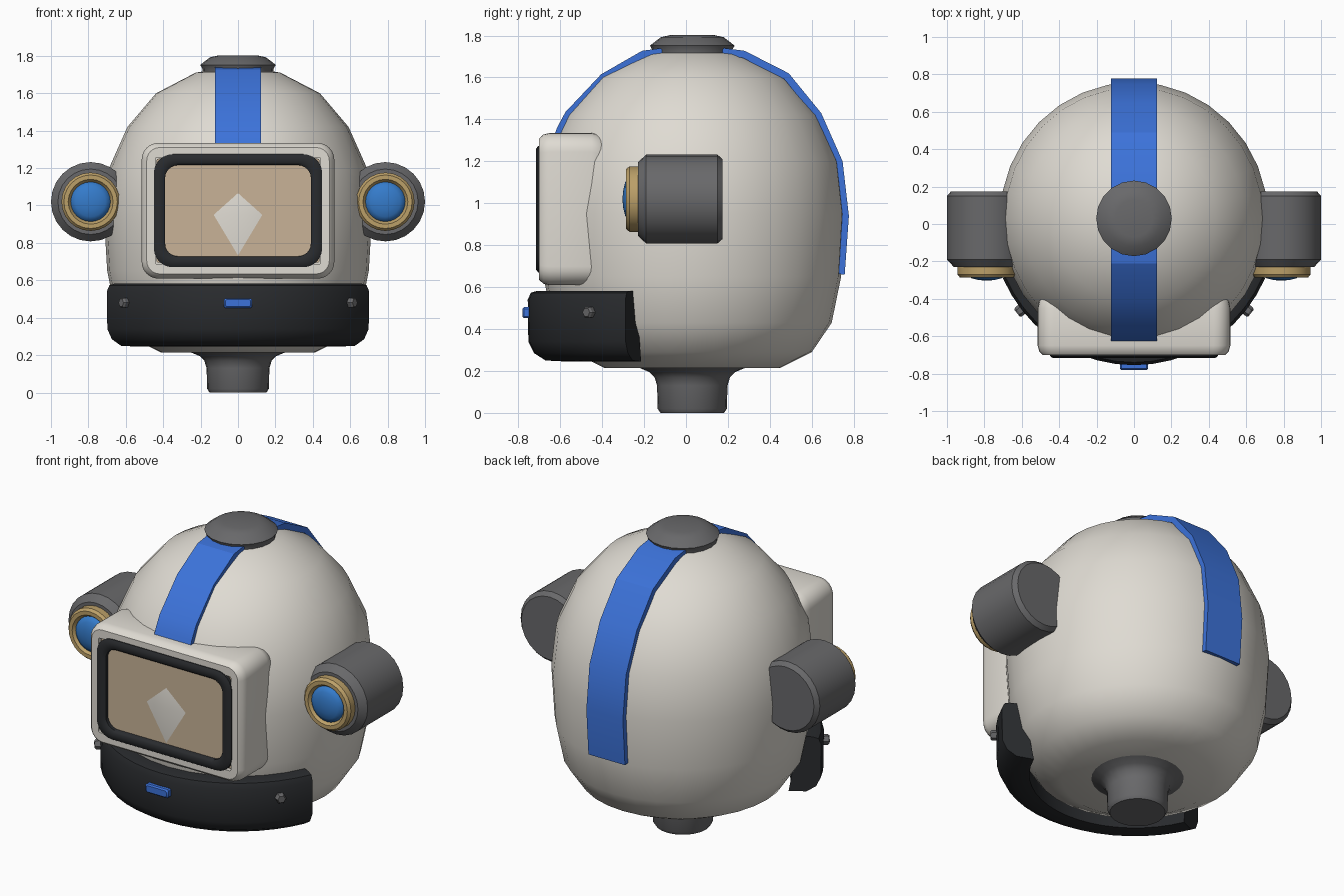
import bpy, bmesh, math
from math import sin, cos, pi, radians
from mathutils import Matrix

if "Cube" in bpy.data.objects:
    bpy.data.objects.remove(bpy.data.objects["Cube"])

CY = 0.03  # y of the helmet's vertical axis


def mat(name, rgb):
    m = bpy.data.materials.new(name)
    m.diffuse_color = (*rgb, 1)
    m.use_nodes = True
    m.node_tree.nodes["Principled BSDF"].inputs["Base Color"].default_value = m.diffuse_color
    return m


WHITE = mat("off_white", (0.74, 0.71, 0.65))
BLACK = mat("black_rubber", (0.022, 0.024, 0.027))
GREY = mat("dark_grey", (0.14, 0.14, 0.145))
BLUE = mat("blue", (0.045, 0.17, 0.70))
LENS = mat("lens_blue", (0.035, 0.20, 0.60))
GOLD = mat("brass", (0.50, 0.35, 0.14))
TAN = mat("tan_glass", (0.58, 0.45, 0.31))


def loft(name, rings, material, wrap=False, caps=True, angle=35, matrix=None):
    """Skin closed rings of equal length; optionally join last to first."""
    bm = bmesh.new()
    vs = [[bm.verts.new(p) for p in r] for r in rings]
    n = len(rings[0])
    for a, b in zip(vs, vs[1:] + ([vs[0]] if wrap else [])):
        for i in range(n):
            j = (i + 1) % n
            bm.faces.new((a[i], a[j], b[j], b[i]))
    if caps and not wrap:
        bm.faces.new(vs[0])
        bm.faces.new(vs[-1])
    bmesh.ops.remove_doubles(bm, verts=bm.verts[:], dist=1e-5)
    if matrix:
        bm.transform(matrix)
    bmesh.ops.recalc_face_normals(bm, faces=bm.faces[:])
    me = bpy.data.meshes.new(name)
    bm.to_mesh(me)
    bm.free()
    ob = bpy.data.objects.new(name, me)
    bpy.context.collection.objects.link(ob)
    me.materials.append(material)
    bpy.ops.object.select_all(action='DESELECT')
    ob.select_set(True)
    bpy.context.view_layer.objects.active = ob
    bpy.ops.object.shade_smooth_by_angle(angle=radians(angle))
    return ob


def lathe(name, profile, segs, material, matrix, angle=35):
    """Turn (radius, height) points about local z."""
    rings = [[(r * cos(2 * pi * k / segs), r * sin(2 * pi * k / segs), z)
              for k in range(segs)] for r, z in profile]
    caps = profile[0][0] > 0 and profile[-1][0] > 0
    if not caps:
        # a zero radius end collapses to a pole
        rings = [r if p[0] > 0 else [(0, 0, p[1])] * segs for r, p in zip(rings, profile)]
    return loft(name, rings, material, caps=caps, angle=angle, matrix=matrix)


def rounded_rect(hx, hz, r, y, zc, steps=6):
    """Rounded rectangle in the xz plane at depth y."""
    pts = []
    for q, (sx, sz) in enumerate([(1, 1), (-1, 1), (-1, -1), (1, -1)]):
        for k in range(steps + 1):
            a = pi / 2 * (q + k / steps)
            pts.append((sx * (hx - r) + r * cos(a), y, zc + sz * (hz - r) + r * sin(a)))
    return pts


T = Matrix.Translation
AXIS = T((0, CY, 0))

# helmet shell; poles handled by tiny radii merging into caps
shell = [(0.42, 0.215), (0.57, 0.29), (0.665, 0.43), (0.71, 0.65), (0.728, 0.95),
         (0.70, 1.2), (0.60, 1.42), (0.445, 1.6), (0.23, 1.71), (0.08, 1.735)]
lathe("helmet_shell", shell, 32, WHITE, AXIS @ Matrix.Diagonal((0.985, 1, 1, 1)), 50)

# neck and top cap
lathe("neck", [(0.152, 0), (0.165, 0.02), (0.168, 0.13), (0.18, 0.17), (0.205, 0.195), (0.27, 0.222)],
      24, GREY, AXIS, 40)
lathe("top_cap", [(0.19, 1.70), (0.19, 1.73), (0.202, 1.752), (0.15, 1.792), (0.10, 1.803)],
      20, GREY, AXIS, 40)

# centre strap following the shell from brow over the top to the back
path = [(-0.645, 1.28), (-0.615, 1.36), (-0.575, 1.435), (-0.405, 1.615), (-0.21, 1.727), (0.03, 1.76),
        (0.28, 1.727), (0.49, 1.62), (0.645, 1.43), (0.747, 1.2), (0.777, 0.94), (0.757, 0.66)]
rings = []
for i, (y, z) in enumerate(path):
    y0, z0 = path[max(i - 1, 0)]
    y1, z1 = path[min(i + 1, len(path) - 1)]
    d = math.hypot(y1 - y0, z1 - z0)
    ny, nz = -(z1 - z0) / d * 0.035, (y1 - y0) / d * 0.035
    rings.append([(-0.122, y, z), (0.122, y, z), (0.122, y - ny, z - nz), (-0.122, y - ny, z - nz)])
loft("centre_strap", rings, BLUE, angle=20)

# visor housing with a square recess in front
ZC = 0.972
housing = [(0.47, 0.32, 0.09, -0.36), (0.503, 0.352, 0.09, -0.40), (0.515, 0.363, 0.09, -0.45),
           (0.515, 0.363, 0.09, -0.65), (0.507, 0.356, 0.085, -0.68), (0.488, 0.338, 0.07, -0.70),
           (0.442, 0.285, 0.01, -0.70), (0.442, 0.285, 0.01, -0.65)]
loft("visor_housing", [rounded_rect(a, b, r, y, ZC) for a, b, r, y in housing], WHITE, angle=40)

# visor glass and rubber seal
loft("visor_glass", [rounded_rect(0.435, 0.278, 0.01, y, ZC) for y in (-0.64, -0.685)], TAN)
seal = [(0.45, 0.302, 0.10, -0.66), (0.45, 0.302, 0.10, -0.705), (0.435, 0.287, 0.09, -0.716),
        (0.405, 0.257, 0.08, -0.716), (0.39, 0.244, 0.07, -0.705), (0.39, 0.244, 0.07, -0.66)]
loft("visor_seal", [rounded_rect(a, b, r, y, ZC) for a, b, r, y in seal], BLACK, wrap=True, angle=50)

# chin guard: a section swept round the front
section = [(0.60, 0.245), (0.70, 0.25), (0.755, 0.285), (0.782, 0.34), (0.785, 0.54),
           (0.77, 0.573), (0.74, 0.582), (0.66, 0.582)]
rings = []
for k in range(19):
    a = radians(-66 + 132 * k / 18)
    rings.append([(0.978 * r * sin(a), CY - r * cos(a), z) for r, z in section])
loft("chin_guard", rings, BLACK, angle=40)

# chin button
button = [(0.076, 0.026, -0.74), (0.076, 0.026, -0.772), (0.068, 0.019, -0.781)]
loft("chin_button", [rounded_rect(a, b, 0.008, y, 0.478, 1) for a, b, y in button], BLUE)

# side lamps and chin bolts, one per side
for s, side in ((-1, "left"), (1, "right")):
    lamp = T((s * 0.788, 0, 1.02)) @ Matrix.Rotation(pi / 2, 4, 'X')  # local z -> -y
    lathe(f"lamp_body_{side}", [(0.19, -0.175), (0.212, -0.15), (0.212, 0.19), (0.175, 0.23)],
          24, GREY, lamp)
    lathe(f"lamp_ring_{side}", [(0.156, 0.22), (0.156, 0.27), (0.143, 0.286), (0.12, 0.286), (0.105, 0.265)],
          24, GOLD, lamp)
    lathe(f"lamp_lens_{side}", [(0.108, 0.26), (0.104, 0.275), (0.08, 0.29), (0.045, 0.299), (0.015, 0.302)],
          24, LENS, lamp, 50)
    turn = Matrix.Rotation(s * radians(51), 4, 'Z') @ Matrix.Rotation(pi / 2, 4, 'X')
    lathe(f"chin_bolt_{side}", [(0.03, 0.74), (0.03, 0.795), (0.022, 0.805)], 6, GREY,
          T((0, CY, 0.48)) @ turn, 20)
